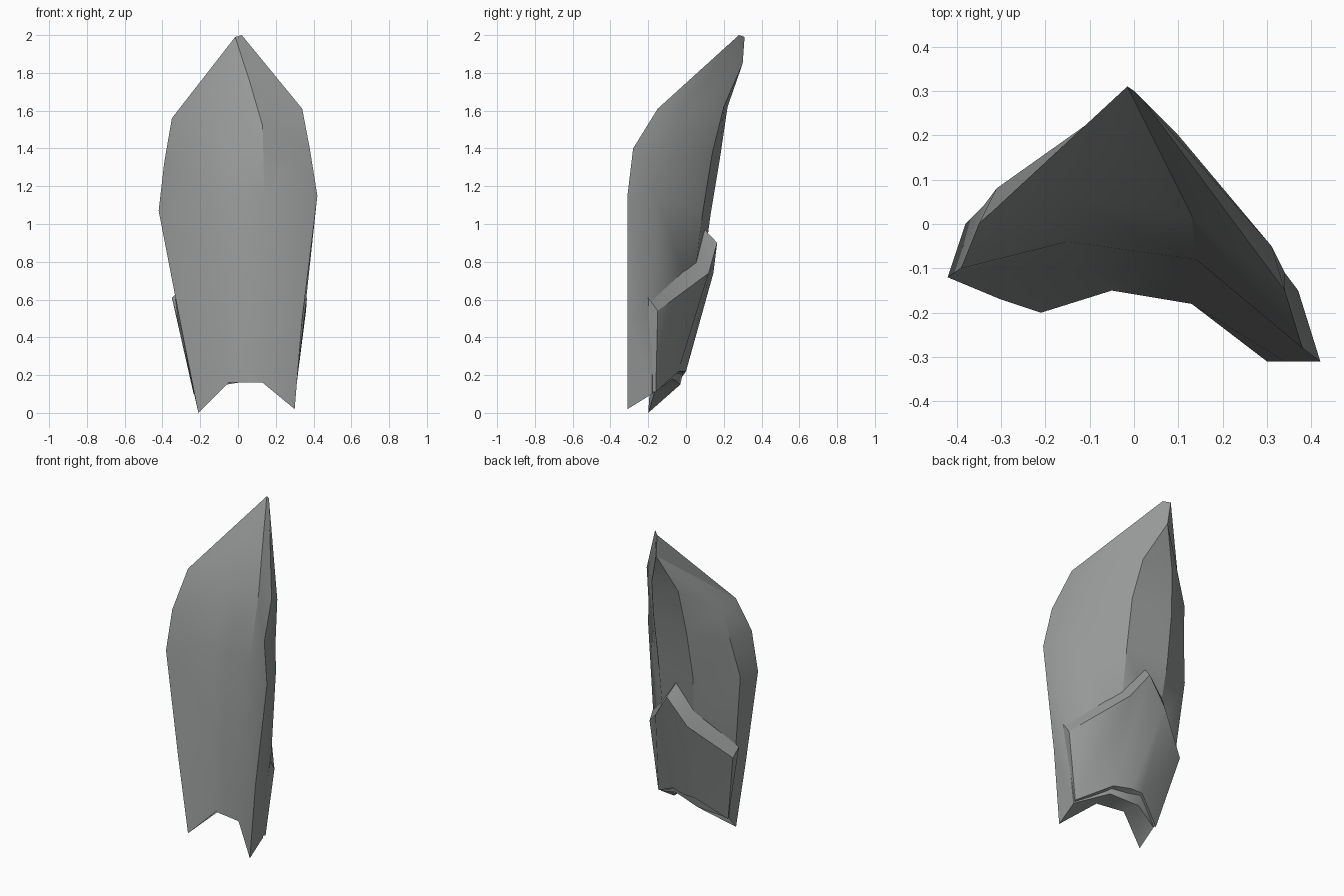
import bpy
import bmesh
import math

# Remove the default cube if it exists
default_cube = bpy.data.objects.get("Cube")
if default_cube:
    bpy.data.objects.remove(default_cube, do_unlink=True)


def make_material(name, colour):
    material = bpy.data.materials.new(name)
    material.use_nodes = True
    material.diffuse_color = colour
    material.node_tree.nodes["Principled BSDF"].inputs["Base Color"].default_value = colour
    return material


def loft(name, rings, material, smooth_angle):
    """Join closed rings (points in hundredths of a unit) and cap both ends."""
    mesh_builder = bmesh.new()
    rows = [[mesh_builder.verts.new([value / 100 for value in point]) for point in ring]
            for ring in rings]
    count = len(rows[0])
    for upper, lower in zip(rows, rows[1:]):
        for i in range(count):
            j = (i + 1) % count
            # Diagonals run from the outer edge down towards the middle
            if i % 4 == 2:
                triangles = ((upper[i], upper[j], lower[i]), (upper[j], lower[j], lower[i]))
            else:
                triangles = ((upper[i], upper[j], lower[j]), (upper[i], lower[j], lower[i]))
            for triangle in triangles:
                mesh_builder.faces.new(triangle)
    for ring in (rows[0], rows[-1]):
        for i in range(count // 2 - 1):
            opposite = count - 1 - i
            mesh_builder.faces.new((ring[i], ring[i + 1], ring[opposite - 1], ring[opposite]))
    # Merge the repeated points of the pointed end
    bmesh.ops.remove_doubles(mesh_builder, verts=mesh_builder.verts, dist=0.0005)
    bmesh.ops.dissolve_degenerate(mesh_builder, edges=mesh_builder.edges, dist=0.0005)
    bmesh.ops.recalc_face_normals(mesh_builder, faces=mesh_builder.faces)
    mesh = bpy.data.meshes.new(name)
    mesh_builder.to_mesh(mesh)
    mesh_builder.free()
    mesh.materials.append(material)
    part = bpy.data.objects.new(name, mesh)
    bpy.context.collection.objects.link(part)
    bpy.ops.object.select_all(action="DESELECT")
    part.select_set(True)
    bpy.context.view_layer.objects.active = part
    bpy.ops.object.shade_smooth_by_angle(angle=math.radians(smooth_angle))
    return part


grey = make_material("plate grey", (0.30, 0.315, 0.31, 1.0))

# Hollow front of the main plate: right edge, two middle points, left edge
front_rows = [
    [(-1.5, 31, 199), (-1.5, 31, 199), (2, 28, 200), (2, 28, 200)],
    [(-35, 0, 156), (-7, 17, 175), (6, 16, 176), (34, -15, 161)],
    [(-39, -10, 133), (-14, 5, 150), (13, 2, 152), (38, -28, 140)],
    [(-42, -12, 107), (-15, -4, 112), (14, -8, 113), (42, -31, 115)],
    [(-30, -17, 45), (-10, -10, 70), (14, -13, 71), (34, -31, 50)],
    [(-21, -20, 0), (-5, -15, 16), (13, -18, 16), (30, -31, 2)],
]

# Bulging back of the main plate, in the same order
back_rows = [
    [(0, 30, 185)] * 4,
    [(-31, 8, 152), (-10, 22, 162), (10, 20, 162), (31, -5, 156)],
    [(-34, 4, 130), (-13, 18, 135), (13, 14, 138), (34, -11, 133)],
    [(-38, 0, 107), (-14, 13, 105), (13, 9, 107), (37, -15, 115)],
    [(-32, -3, 50), (-11, 7, 60), (13, 3, 60), (35, -18, 50)],
    [(-23, -10, 10), (-6, -3, 15), (12, -7, 18), (30, -18, 10)],
]

plate_rings = [front + back[::-1] for front, back in zip(front_rows, back_rows)]
loft("main_plate", plate_rings, grey, 32)

# Raised lower back plate with a chevron top, one section per column:
# inner top, outer top, outer bottom, inner bottom
overlay_sections = [
    [(-35, -3, 61), (-33.5, 1, 55), (-23.5, -8.5, 10), (-22, -11, 11)],
    [(-13, 10, 82), (-11, 14.5, 74), (-6, 0, 22), (-5, -5, 20)],
    [(0, 10, 97), (2, 16.5, 90), (2, 0, 22), (2, -6, 20)],
    [(12, 5, 82), (13, 12, 74), (12, -4, 22), (11, -9, 20)],
    [(36.5, -20, 61), (36, -15, 54), (30.5, -16, 11), (29, -19, 11)],
]
loft("lower_back_plate", overlay_sections, grey, 32)
